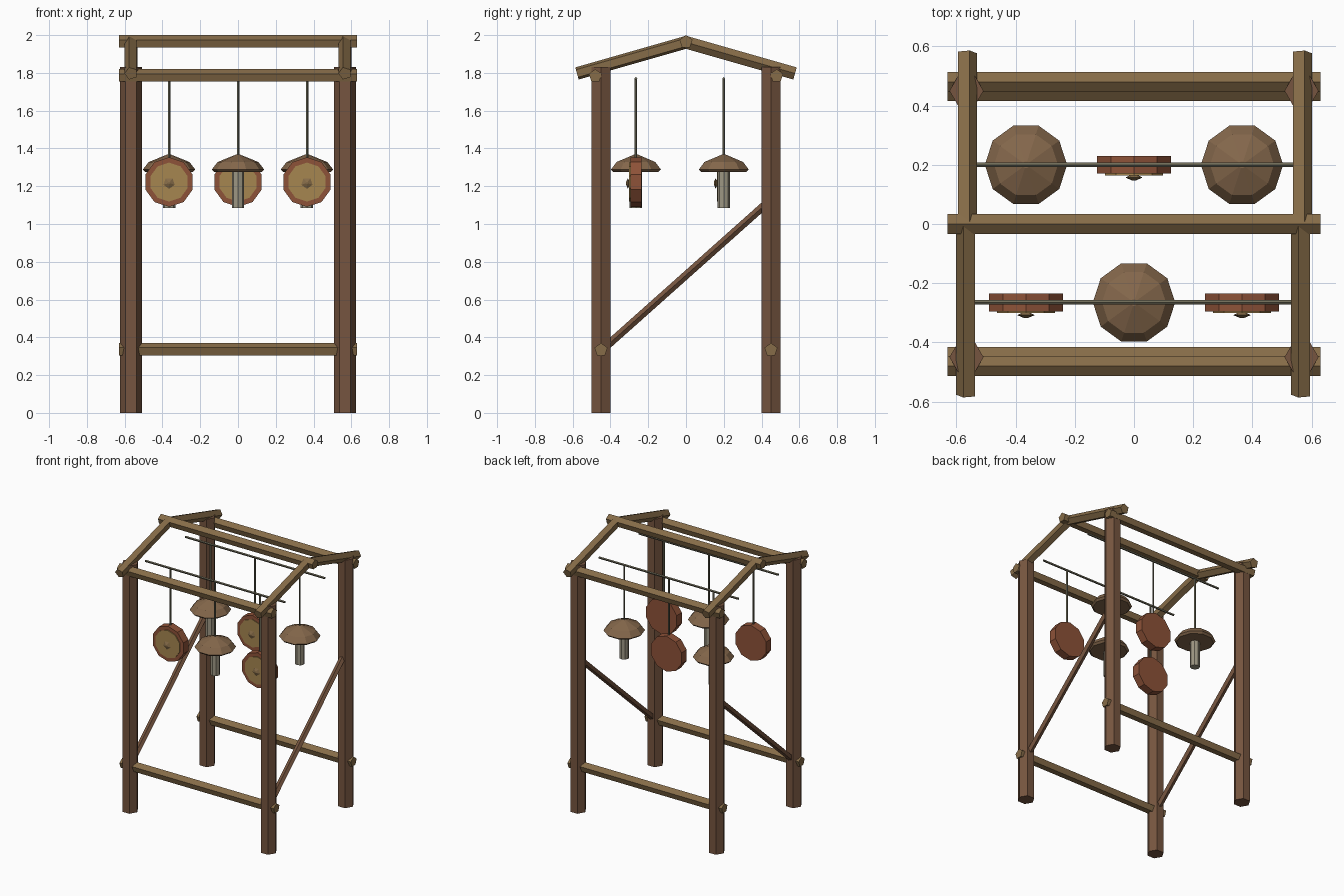
import bpy, bmesh, math
from mathutils import Vector

if "Cube" in bpy.data.objects:
    bpy.data.objects.remove(bpy.data.objects["Cube"])


def material(name, rgb):
    m = bpy.data.materials.new(name)
    m.diffuse_color = (*rgb, 1)
    m.use_nodes = True
    m.node_tree.nodes["Principled BSDF"].inputs["Base Color"].default_value = m.diffuse_color
    return m


POST = material("dark_wood", (0.18, 0.09, 0.05))
BEAM = material("light_wood", (0.24, 0.15, 0.065))
CAP = material("cap_wood", (0.23, 0.135, 0.07))
RIM = material("red_wood", (0.27, 0.085, 0.04))
FACE = material("pale_wood", (0.38, 0.24, 0.08))
TUBE = material("tube_metal", (0.34, 0.31, 0.23))
WIRE = material("wire", (0.16, 0.15, 0.10))


def loft(name, rings, sides, toward, mat):
    """Flat-faced solid through (centre, radius) rings; first vertex points toward."""
    pts = [Vector(c) for c, r in rings]
    axis = (pts[-1] - pts[0]).normalized()
    u = Vector(toward)
    u = (u - axis * u.dot(axis)).normalized()
    v = axis.cross(u)
    bm = bmesh.new()
    loops = []
    for c, (_, r) in zip(pts, rings):
        loops.append([bm.verts.new(c + r * (u * math.cos(a) + v * math.sin(a)))
                      for a in (2 * math.pi * i / sides for i in range(sides))])
    for a, b in zip(loops, loops[1:]):
        for i in range(sides):
            j = (i + 1) % sides
            bm.faces.new((a[i], a[j], b[j], b[i]))
    bm.faces.new(loops[0][::-1])
    bm.faces.new(loops[-1])
    bmesh.ops.remove_doubles(bm, verts=bm.verts, dist=1e-5)
    bmesh.ops.recalc_face_normals(bm, faces=bm.faces)
    me = bpy.data.meshes.new(name)
    bm.to_mesh(me)
    bm.free()
    me.materials.append(mat)
    ob = bpy.data.objects.new(name, me)
    bpy.context.collection.objects.link(ob)
    return ob


def bar(name, p, q, r, sides, toward, mat):
    return loft(name, [(p, r), (q, r)], sides, toward, mat)


X, Y = 0.566, 0.45

# Hexagonal posts, rafters and diagonal side braces
for sx, side in ((-1, "left"), (1, "right")):
    x = sx * X
    for sy, end in ((-1, "front"), (1, "back")):
        bar(f"{end}_{side}_post", (x, sy * Y, 0), (x, sy * Y, 1.83), 0.0575, 6, (1, 0, 0), POST)
        bar(f"{end}_{side}_rafter", (x, sy * 0.577, 1.797), (x, 0, 1.962), 0.035, 5, (sy, 0, 0), BEAM)
    bar(f"{side}_brace", (x, -Y, 0.328), (x, Y, 1.13), 0.022, 5, (1, 0, 0), POST)

# Pentagonal long beams
for name, y, z in (("ridge_beam", 0, 1.964),
                   ("front_eave_beam", -0.48, 1.784), ("back_eave_beam", 0.48, 1.784),
                   ("front_lower_rail", -Y, 0.334), ("back_lower_rail", Y, 0.334)):
    bar(name, (-0.63, y, z), (0.63, y, z), 0.036, 5, (0, 0, 1), BEAM)


# Hanging chime: faceted cap above a metal tube
def bell(x, y):
    bar("bell_string", (x, y, 1.35), (x, y, 1.77), 0.007, 5, (1, 0, 0), WIRE)
    loft("bell_cap", [((x, y, 1.275), 0.125), ((x, y, 1.288), 0.139), ((x, y, 1.328), 0.108),
                      ((x, y, 1.367), 0.012)], 10, (1, 0, 0), CAP)
    bar("bell_tube", (x, y, 1.085), (x, y, 1.30), 0.033, 8, (1, 0, 0), TUBE)


# Hanging drum: ten-sided rim, pale face and faceted knob
def drum(x, y):
    z = 1.222
    bar("drum_string", (x, y, 1.34), (x, y, 1.77), 0.007, 5, (1, 0, 0), WIRE)
    bar("drum_rim", (x, y + 0.03, z), (x, y - 0.03, z), 0.131, 10, (0, 0, 1), RIM)
    bar("drum_face", (x, y - 0.02, z), (x, y - 0.036, z), 0.103, 10, (0, 0, 1), FACE)
    loft("drum_knob", [((x, y - 0.034, z - 0.005), 0.012), ((x, y - 0.043, z - 0.005), 0.031),
                       ((x, y - 0.053, z - 0.005), 0.006)], 5, (0, 0, -1), BEAM)


# Two hanging rods with alternating chimes
for y, row in ((-0.265, (drum, bell, drum)), (0.2, (bell, drum, bell))):
    bar("hanging_rod", (-0.57, y, 1.77), (0.57, y, 1.77), 0.008, 5, (0, 0, 1), WIRE)
    for x, make in zip((-0.365, 0, 0.365), row):
        make(x, y)
